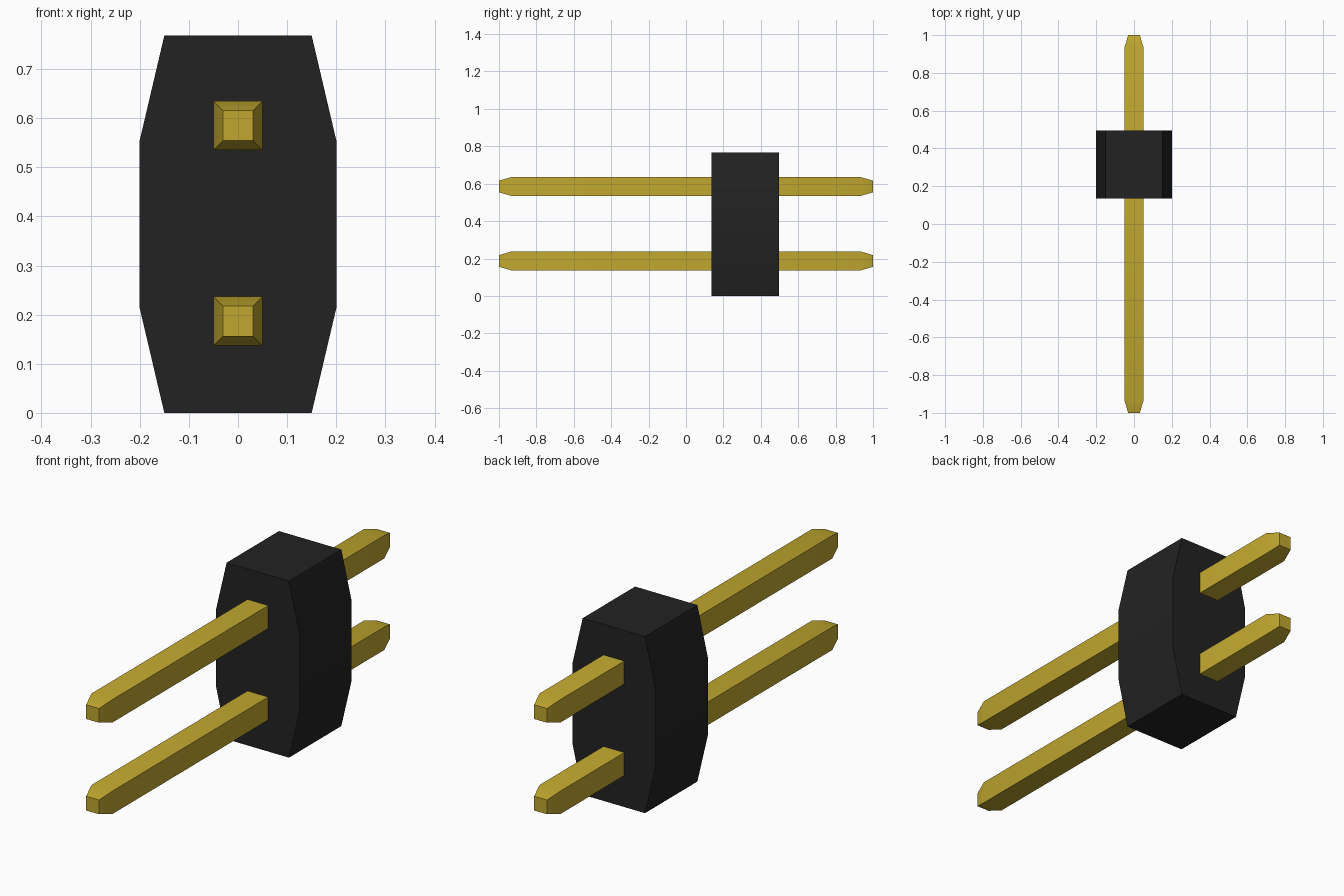
import bpy, bmesh, math

cube = bpy.data.objects.get("Cube")
if cube:
    bpy.data.objects.remove(cube, do_unlink=True)


def make_material(name, color):
    mat = bpy.data.materials.new(name)
    mat.use_nodes = True
    mat.diffuse_color = (*color, 1)
    mat.node_tree.nodes["Principled BSDF"].inputs["Base Color"].default_value = (*color, 1)
    return mat


def loft(name, sections, mat):
    """Skin equal-length (x, z) outlines placed along y, capped at both ends."""
    bm = bmesh.new()
    rings = [[bm.verts.new((x, y, z)) for x, z in outline] for y, outline in sections]
    n = len(rings[0])
    for a, b in zip(rings, rings[1:]):
        for i in range(n):
            j = (i + 1) % n
            bm.faces.new((a[i], a[j], b[j], b[i]))
    bm.faces.new(rings[0])
    bm.faces.new(rings[-1])
    bmesh.ops.recalc_face_normals(bm, faces=bm.faces)
    mesh = bpy.data.meshes.new(name)
    bm.to_mesh(mesh)
    bm.free()
    mesh.materials.append(mat)
    obj = bpy.data.objects.new(name, mesh)
    bpy.context.collection.objects.link(obj)
    # Soften the shallow bevels, keep the right angles sharp
    bpy.ops.object.select_all(action="DESELECT")
    obj.select_set(True)
    bpy.context.view_layer.objects.active = obj
    bpy.ops.object.shade_smooth_by_angle(angle=math.radians(30))
    return obj


def square(half, z):
    return [(-half, z - half), (half, z - half), (half, z + half), (-half, z + half)]


black = make_material("black plastic", (0.016, 0.016, 0.016))
gold = make_material("gold metal", (0.53, 0.39, 0.028))

# Housing: octagonal block with tapered ends
HEIGHT = 0.768
half_outline = [(0.15, 0), (0.20, 0.213), (0.20, HEIGHT - 0.213), (0.15, HEIGHT)]
outline = half_outline + [(-x, z) for x, z in reversed(half_outline)]
loft("housing", [(0.136, outline), (0.496, outline)], black)

# Square pins with tapered tips, passing through the housing
for name, z in (("lower_pin", 0.187), ("upper_pin", 0.585)):
    loft(name, [(-1, square(0.031, z)), (-0.935, square(0.05, z)),
                (0.935, square(0.05, z)), (1, square(0.031, z))], gold)
